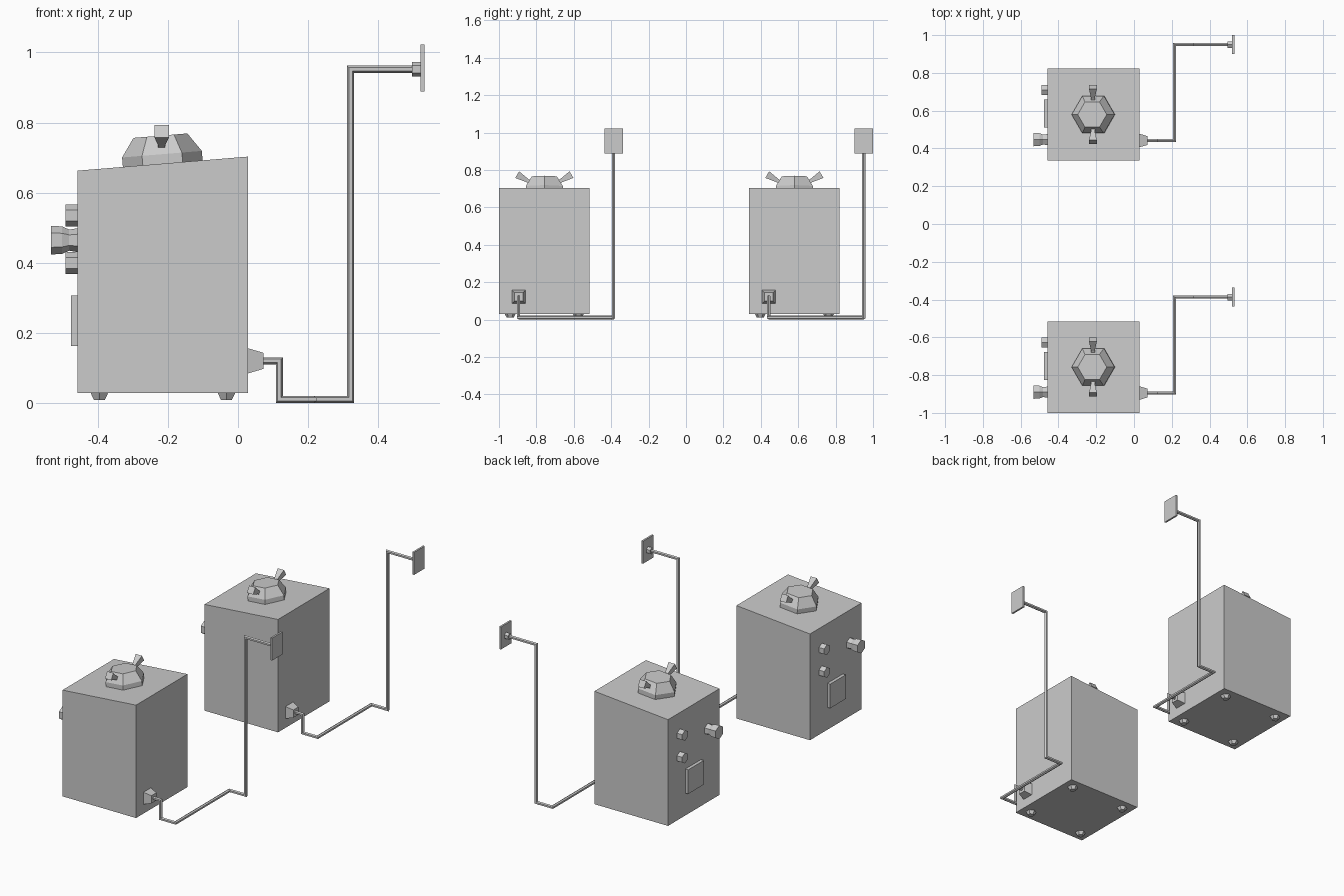
import bpy, bmesh
from math import pi, cos, sin, atan2, sqrt
from mathutils import Vector, Matrix

cube = bpy.data.objects.get("Cube")
if cube:
    bpy.data.objects.remove(cube)

grey = bpy.data.materials.new("plain grey")
grey.use_nodes = True
grey.diffuse_color = (0.6, 0.6, 0.6, 1)
grey.node_tree.nodes["Principled BSDF"].inputs["Base Color"].default_value = (0.6, 0.6, 0.6, 1)


def finish(name, bm):
    bmesh.ops.recalc_face_normals(bm, faces=bm.faces)
    mesh = bpy.data.meshes.new(name)
    bm.to_mesh(mesh)
    bm.free()
    mesh.materials.append(grey)
    obj = bpy.data.objects.new(name, mesh)
    bpy.context.collection.objects.link(obj)
    return obj


def skin(bm, rings):
    """Join successive vertex rings with quads and cap both ends."""
    n = len(rings[0])
    for a, b in zip(rings, rings[1:]):
        for i in range(n):
            j = (i + 1) % n
            bm.faces.new((a[i], a[j], b[j], b[i]))
    bm.faces.new(rings[0])
    bm.faces.new(rings[-1])


def loft(name, base, axis, side, profile, sides=6, turn=0.0):
    """Faceted solid along axis; profile holds (distance, radius) pairs."""
    axis, side = Vector(axis).normalized(), Vector(side).normalized()
    other = axis.cross(side)
    bm = bmesh.new()
    rings = []
    for h, r in profile:
        angles = [turn + 2 * pi * i / sides for i in range(sides)]
        rings.append([bm.verts.new(Vector(base) + axis * h + (side * cos(a) + other * sin(a)) * r)
                      for a in angles])
    skin(bm, rings)
    return finish(name, bm)


def box(name, low, high):
    low, high = Vector(low), Vector(high)
    bm = bmesh.new()
    bmesh.ops.create_cube(bm, size=1, matrix=Matrix.Translation((low + high) / 2)
                          @ Matrix.Diagonal((*(high - low), 1)))
    return finish(name, bm)


def pipe(name, path, radius):
    """Six-sided pipe with mitred corners."""
    path = [Vector(p) for p in path]
    dirs = [(b - a).normalized() for a, b in zip(path, path[1:])]
    up = Vector((0, 0, 1))
    other = dirs[0].cross(up)
    ring = [path[0] + (up * cos(pi * i / 3) + other * sin(pi * i / 3)) * radius for i in range(6)]
    bm = bmesh.new()
    rings = [[bm.verts.new(v) for v in ring]]
    for i, d in enumerate(dirs):
        p = path[i + 1]
        plane = d + dirs[min(i + 1, len(dirs) - 1)]
        ring = [v + d * ((p - v).dot(plane) / d.dot(plane)) for v in ring]
        rings.append([bm.verts.new(v) for v in ring])
    skin(bm, rings)
    return finish(name, bm)


X, Y, Z = Vector((1, 0, 0)), Vector((0, 1, 0)), Vector((0, 0, 1))
LEFT, RIGHT, FLOOR = -0.457, 0.028, 0.03
LOW, HIGH = 0.663, 0.703
DEPTH = 0.485


def build_unit(label, y0):
    mid = y0 + DEPTH / 2

    # Body with a sloping top
    body = box(label + "_tank_body", (LEFT, y0, FLOOR), (RIGHT, y0 + DEPTH, LOW))
    for v in body.data.vertices:
        if v.co.z > 0.5 and v.co.x > 0:
            v.co.z = HIGH

    # Faceted lid, square to the sloping top
    slope = atan2(HIGH - LOW, RIGHT - LEFT)
    normal = Vector((-sin(slope), 0, cos(slope)))
    along = Vector((cos(slope), 0, sin(slope)))
    lid_x = (LEFT + RIGHT) / 2
    loft(label + "_lid", (lid_x, mid, (LOW + HIGH) / 2), normal, along,
         [(0, 0.114), (0.027, 0.114), (0.08, 0.077)])

    # Two flared lid handles
    for s, word in ((-1, "front"), (1, "back")):
        loft(f"{label}_lid_handle_{word}", (lid_x - 0.003, mid + s * 0.065, 0.728),
             (0, s * 0.08, 0.047), X, [(0, 0.014), (0.03, 0.014), (0.093, 0.029)], 4, pi / 4)

    # Knobs and panel on the right side
    for z, word in ((0.535, "upper"), (0.4, "lower")):
        loft(f"{label}_{word}_knob", (LEFT, y0 + 0.373, z), -X, Z, [(0, 0.031), (0.034, 0.031)])
    loft(label + "_valve", (LEFT, y0 + 0.11, 0.465), -X, Z,
         [(0, 0.034), (0.024, 0.03), (0.044, 0.039), (0.076, 0.041)])
    box(label + "_side_panel", (LEFT - 0.019, y0 + 0.175, 0.163), (LEFT, y0 + 0.322, 0.307))

    # Four tapered feet
    for x, side in ((-0.395, "right"), (-0.033, "left")):
        for dy, end in ((0.06, "front"), (0.425, "back")):
            loft(f"{label}_foot_{end}_{side}", (x, y0 + dy, FLOOR), -Z, Y,
                 [(0, 0.029), (0.02, 0.018)])

    # Outlet and pipe run to the wall plate
    out_y, wall_y = y0 + 0.105, y0 + 0.613
    loft(label + "_outlet", (RIGHT, out_y, 0.121), X, Z,
         [(0, 0.036 * sqrt(2)), (0.044, 0.023 * sqrt(2))], 4, pi / 4)
    pipe(label + "_pipe",
         [(0.06, out_y, 0.121), (0.118, out_y, 0.121), (0.118, out_y, 0.011),
          (0.215, out_y, 0.011), (0.215, wall_y, 0.011), (0.321, wall_y, 0.011),
          (0.321, wall_y, 0.952), (0.51, wall_y, 0.952)], 0.01)
    loft(label + "_pipe_fitting", (0.496, wall_y, 0.952), X, Z, [(0, 0.02), (0.025, 0.02)])
    box(label + "_wall_plate", (0.52, wall_y - 0.05, 0.888), (0.531, wall_y + 0.05, 1.022))


build_unit("front", -1.0)
build_unit("back", 0.337)
